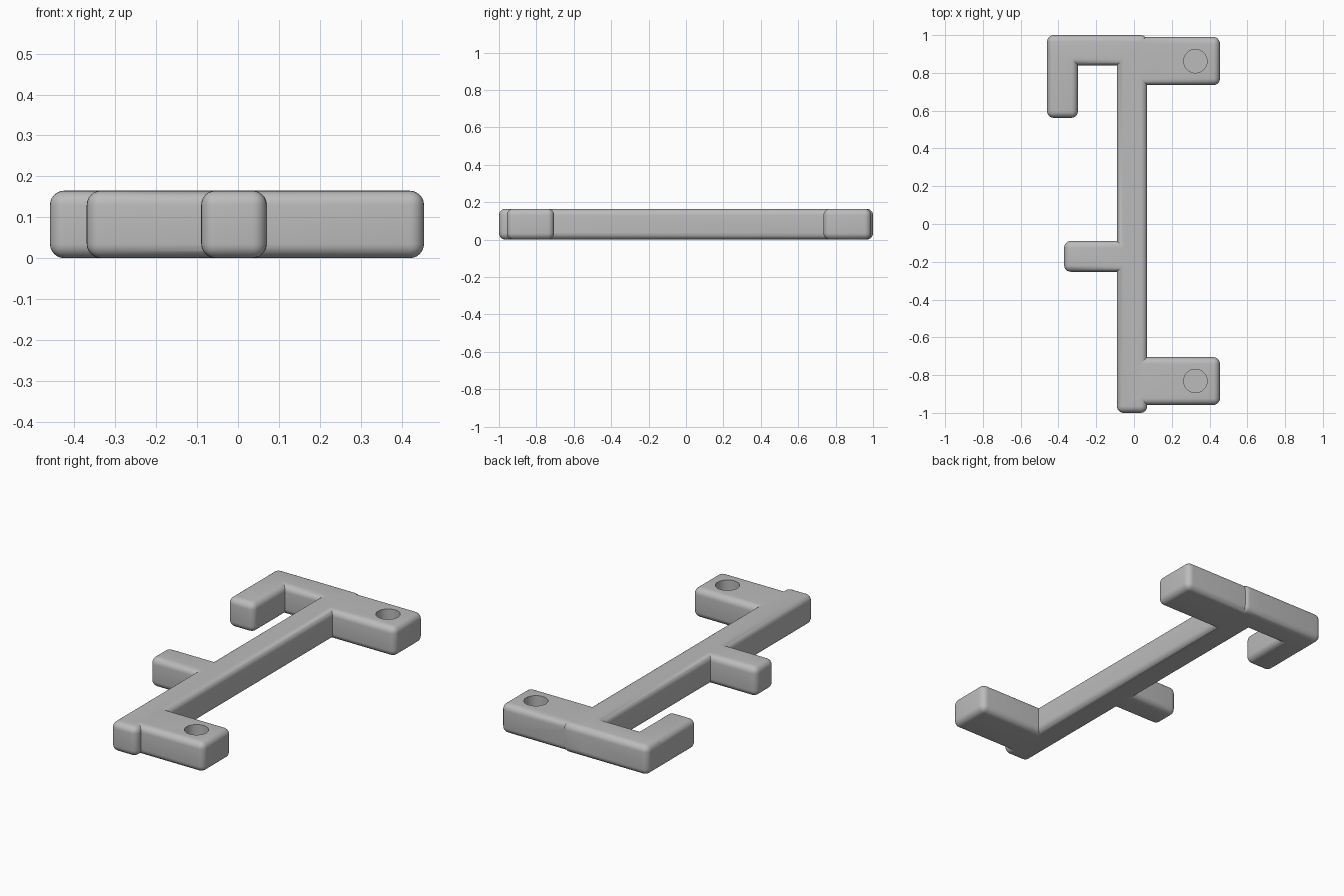
import bpy
import bmesh
from mathutils import Matrix, Vector

if "Cube" in bpy.data.objects:
    bpy.data.objects.remove(bpy.data.objects["Cube"])

HEIGHT = 0.165
ROUND = 0.035

grey = bpy.data.materials.new("plain grey")
grey.diffuse_color = (0.5, 0.5, 0.5, 1)
grey.use_nodes = True
grey.node_tree.nodes["Principled BSDF"].inputs["Base Color"].default_value = grey.diffuse_color


def make_object(name, bm):
    mesh = bpy.data.meshes.new(name)
    bm.to_mesh(mesh)
    bm.free()
    mesh.materials.append(grey)
    obj = bpy.data.objects.new(name, mesh)
    bpy.context.collection.objects.link(obj)
    return obj


def rounded_box(name, x0, x1, y0, y1):
    """Box of the common height with all edges rounded."""
    bm = bmesh.new()
    bmesh.ops.create_cube(bm, size=1)
    bmesh.ops.scale(bm, vec=(x1 - x0, y1 - y0, HEIGHT), verts=bm.verts)
    bmesh.ops.translate(bm, vec=((x0 + x1) / 2, (y0 + y1) / 2, HEIGHT / 2), verts=bm.verts)
    bmesh.ops.bevel(bm, geom=bm.edges[:], offset=ROUND, segments=6, profile=0.5, affect='EDGES')
    return make_object(name, bm)


def hole_cutter(name, x, y, radius, floor):
    bm = bmesh.new()
    depth = 0.3 - floor
    bmesh.ops.create_cone(bm, cap_ends=True, segments=48, radius1=radius, radius2=radius,
                          depth=depth, matrix=Matrix.Translation(Vector((x, y, floor + depth / 2))))
    return make_object(name, bm)


def combine(target, part, operation):
    mod = target.modifiers.new(part.name, 'BOOLEAN')
    mod.operation = operation
    mod.solver = 'EXACT'
    mod.object = part
    bpy.context.view_layer.objects.active = target
    bpy.ops.object.modifier_apply(modifier=mod.name)
    bpy.data.objects.remove(part)


# long bar, with the arms, hook and peg joined to it
frame = rounded_box("bracket_frame", -0.09, 0.07, -1.0, 1.0)
for name, *size in (
    ("back_arm", -0.46, 0.0, 0.84, 1.0),
    ("hook_tip", -0.46, -0.297, 0.562, 0.92),
    ("side_peg", -0.37, 0.0, -0.253, -0.09),
    ("back_mount", -0.01, 0.455, 0.735, 0.99),
    ("front_mount", -0.01, 0.455, -0.958, -0.705),
):
    combine(frame, rounded_box(name, *size), 'UNION')

# blind screw holes in the two mounts
for name, y in (("back_hole", 0.862), ("front_hole", -0.831)):
    combine(frame, hole_cutter(name, 0.325, y, 0.062, 0.04), 'DIFFERENCE')

# smooth rounding with crisp joints
bpy.ops.object.select_all(action='DESELECT')
frame.select_set(True)
bpy.context.view_layer.objects.active = frame
bpy.ops.object.shade_smooth_by_angle(angle=0.6)
